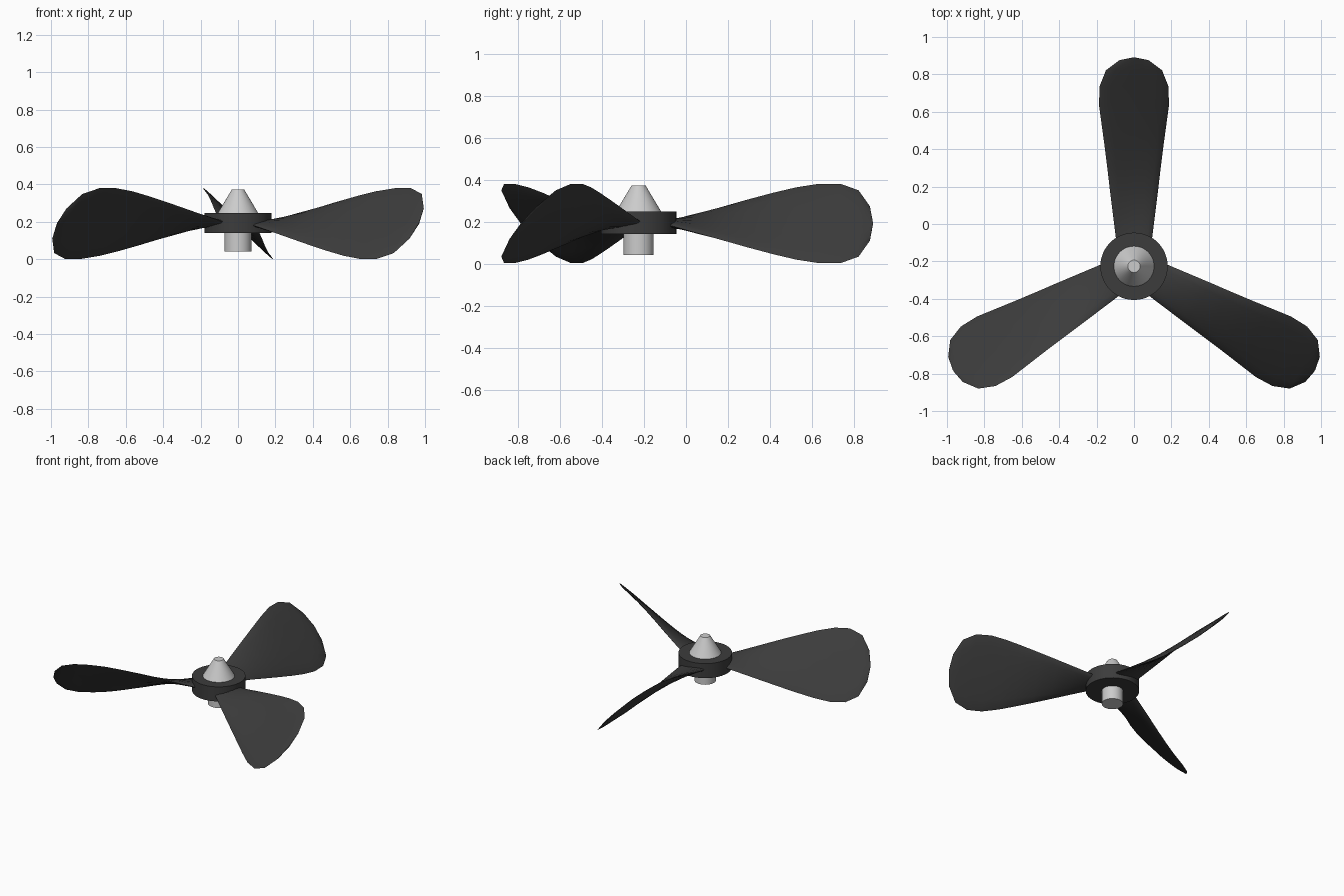
import bpy, bmesh
from math import radians, pi, sin, cos
from mathutils import Matrix

if "Cube" in bpy.data.objects:
    bpy.data.objects.remove(bpy.data.objects["Cube"])

CX, CY, CZ = 0, -0.226, 0.191   # propeller axis and blade mid height


def material(name, v):
    m = bpy.data.materials.new(name)
    m.diffuse_color = (v, v, v, 1)
    m.use_nodes = True
    m.node_tree.nodes["Principled BSDF"].inputs["Base Color"].default_value = m.diffuse_color
    return m


dark = material("dark_plastic", 0.045)


def finish(ob, mat=None, angle=30):
    if mat:
        ob.data.materials.append(mat)
    bpy.ops.object.select_all(action='DESELECT')
    ob.select_set(True)
    bpy.context.view_layer.objects.active = ob
    bpy.ops.object.shade_smooth_by_angle(angle=radians(angle))


def cone(name, r1, r2, z0, z1, mat=None):
    bpy.ops.mesh.primitive_cone_add(vertices=48, radius1=r1, radius2=r2, depth=z1 - z0,
                                    location=(CX, CY, (z0 + z1) / 2))
    ob = bpy.context.object
    ob.name = name
    finish(ob, mat)


# hub disc, shaft below and spinner nose above
cone("hub_disc", 0.18, 0.18, 0.14, 0.248, dark)
cone("shaft", 0.072, 0.072, 0.041, 0.16)
cone("spinner_nose", 0.108, 0.033, 0.247, 0.373)

# blade stations: radius, half width across, half height (sets the twist), half thickness
stations = [(0.09, 0.090, 0.004, 0.018), (0.16, 0.098, 0.012, 0.018),
            (0.28, 0.113, 0.046, 0.017), (0.40, 0.128, 0.080, 0.016),
            (0.52, 0.142, 0.114, 0.014), (0.64, 0.157, 0.146, 0.013),
            (0.75, 0.172, 0.172, 0.012), (0.86, 0.187, 0.189, 0.010),
            (0.962, 0.184, 0.189, 0.009), (1.048, 0.150, 0.158, 0.008),
            (1.102, 0.078, 0.082, 0.006), (1.116, 0.008, 0.008, 0.003)]
N = 16  # points around the lens section


def blade(name, angle):
    bm = bmesh.new()
    rings = []
    for r, hx, hz, t in stations:
        chord = (hx * hx + hz * hz) ** 0.5
        ux, uz = -hx / chord, hz / chord
        ring = []
        for i in range(N):
            a = 2 * pi * i / N
            c, s = chord * cos(a), t * sin(a)
            ring.append(bm.verts.new((c * ux + s * uz, r, c * uz - s * ux)))
        rings.append(ring)
    for a, b in zip(rings, rings[1:]):
        for i in range(N):
            j = (i + 1) % N
            bm.faces.new((a[i], a[j], b[j], b[i]))
    bm.faces.new(rings[0])
    bm.faces.new(rings[-1])
    bmesh.ops.recalc_face_normals(bm, faces=bm.faces)
    bm.transform(Matrix.Translation((CX, CY, CZ)) @ Matrix.Rotation(radians(angle), 4, 'Z'))
    me = bpy.data.meshes.new(name)
    bm.to_mesh(me)
    bm.free()
    ob = bpy.data.objects.new(name, me)
    bpy.context.collection.objects.link(ob)
    finish(ob, dark, 40)


# three twisted blades
for k, label in enumerate(("back", "left", "right")):
    blade("blade_" + label, 120 * k)
